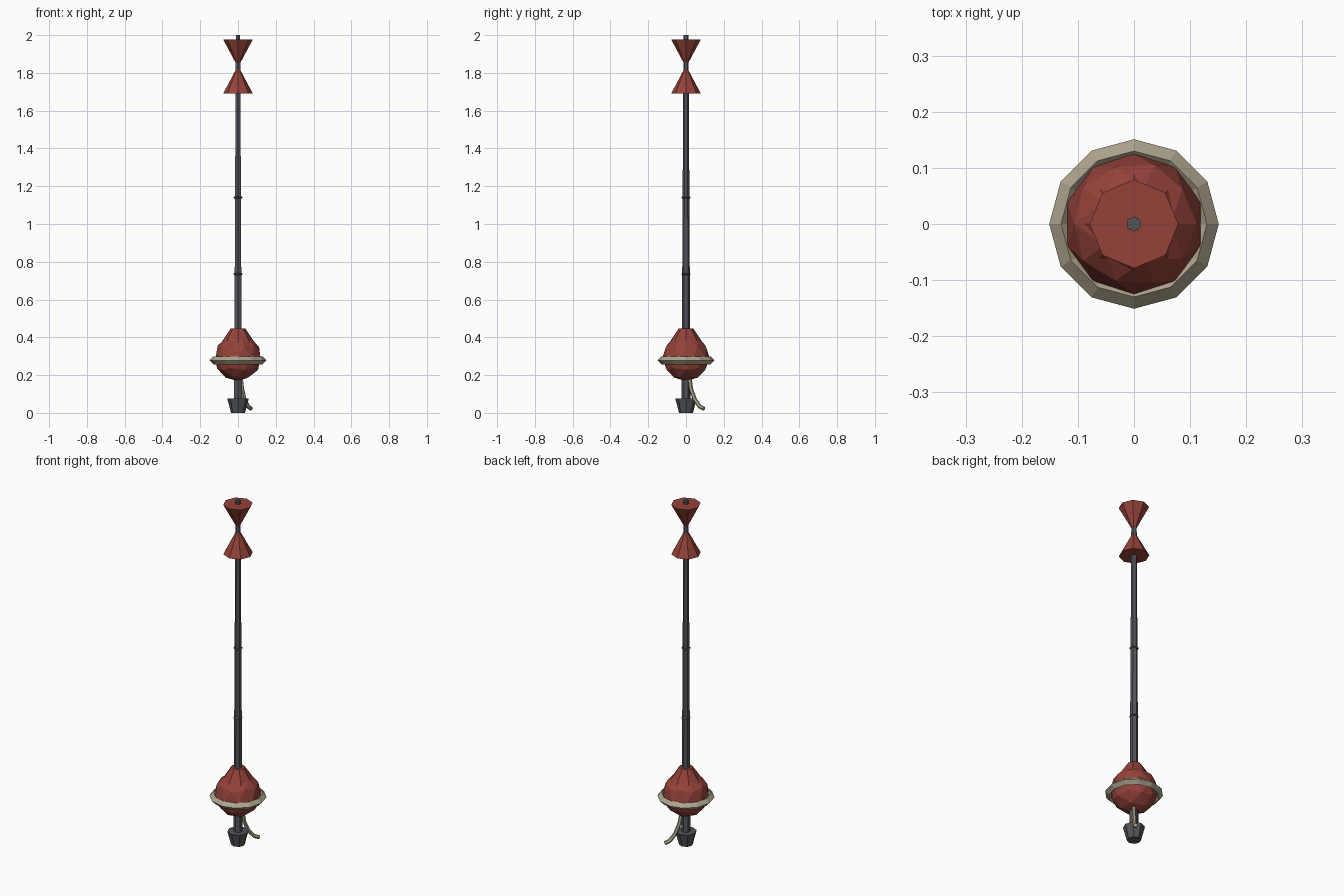
import bpy, math

if "Cube" in bpy.data.objects:
    bpy.data.objects.remove(bpy.data.objects["Cube"])


def material(name, rgb):
    m = bpy.data.materials.new(name)
    m.diffuse_color = (*rgb, 1)
    m.use_nodes = True
    m.node_tree.nodes["Principled BSDF"].inputs["Base Color"].default_value = m.diffuse_color
    return m


RED = material("red_paint", (0.30, 0.055, 0.042))
DARK = material("dark_metal", (0.085, 0.09, 0.1))
ROPE = material("rope_beige", (0.42, 0.37, 0.27))


def finish(name, mat):
    ob = bpy.context.object
    ob.name = name
    ob.data.materials.append(mat)
    return ob


def frustum(name, mat, sides, r0, r1, z0, z1):
    bpy.ops.mesh.primitive_cone_add(vertices=sides, radius1=r0, radius2=r1,
                                    depth=z1 - z0, location=(0, 0, (z0 + z1) / 2))
    return finish(name, mat)


def ring(name, mat, major, minor, z, seg, minor_seg):
    bpy.ops.mesh.primitive_torus_add(major_radius=major, minor_radius=minor,
                                     major_segments=seg, minor_segments=minor_seg,
                                     location=(0, 0, z))
    return finish(name, mat)


# Tapered pole and its two collars
frustum("pole", DARK, 6, 0.0235, 0.0135, 0.07, 2.0)
for i, z in enumerate((0.735, 1.14)):
    ring(f"pole_collar_{i + 1}", DARK, 0.02, 0.005, z, 8, 4)

# Counterweight at the foot
frustum("counterweight", DARK, 8, 0.037, 0.057, 0.0, 0.077)

# Float: faceted ball with a conical cap and a rope ring round it
bpy.ops.mesh.primitive_ico_sphere_add(subdivisions=2, radius=0.125, location=(0, 0, 0.293))
finish("float_ball", RED)
frustum("float_cap", RED, 8, 0.106, 0.038, 0.345, 0.448)
ring("float_ring", ROPE, 0.13, 0.021, 0.278, 12, 4)

# Top mark: two cones, point to point
frustum("topmark_lower_cone", RED, 8, 0.079, 0.0, 1.69, 1.838)
frustum("topmark_upper_cone", RED, 8, 0.0, 0.079, 1.83, 1.978)

# Loose mooring rope hanging from under the float
curve = bpy.data.curves.new("mooring_rope", 'CURVE')
curve.dimensions = '3D'
curve.bevel_depth = 0.011
curve.bevel_resolution = 1
curve.use_fill_caps = True
path = [(0.015, 0.018, 0.19), (0.022, 0.027, 0.125), (0.036, 0.048, 0.068),
        (0.053, 0.073, 0.033), (0.07, 0.095, 0.022)]
spline = curve.splines.new('POLY')
spline.points.add(len(path) - 1)
for p, co in zip(spline.points, path):
    p.co = (*co, 1)
    p.radius = 1
spline.use_smooth = False
curve.materials.append(ROPE)
bpy.context.collection.objects.link(bpy.data.objects.new("mooring_rope", curve))
